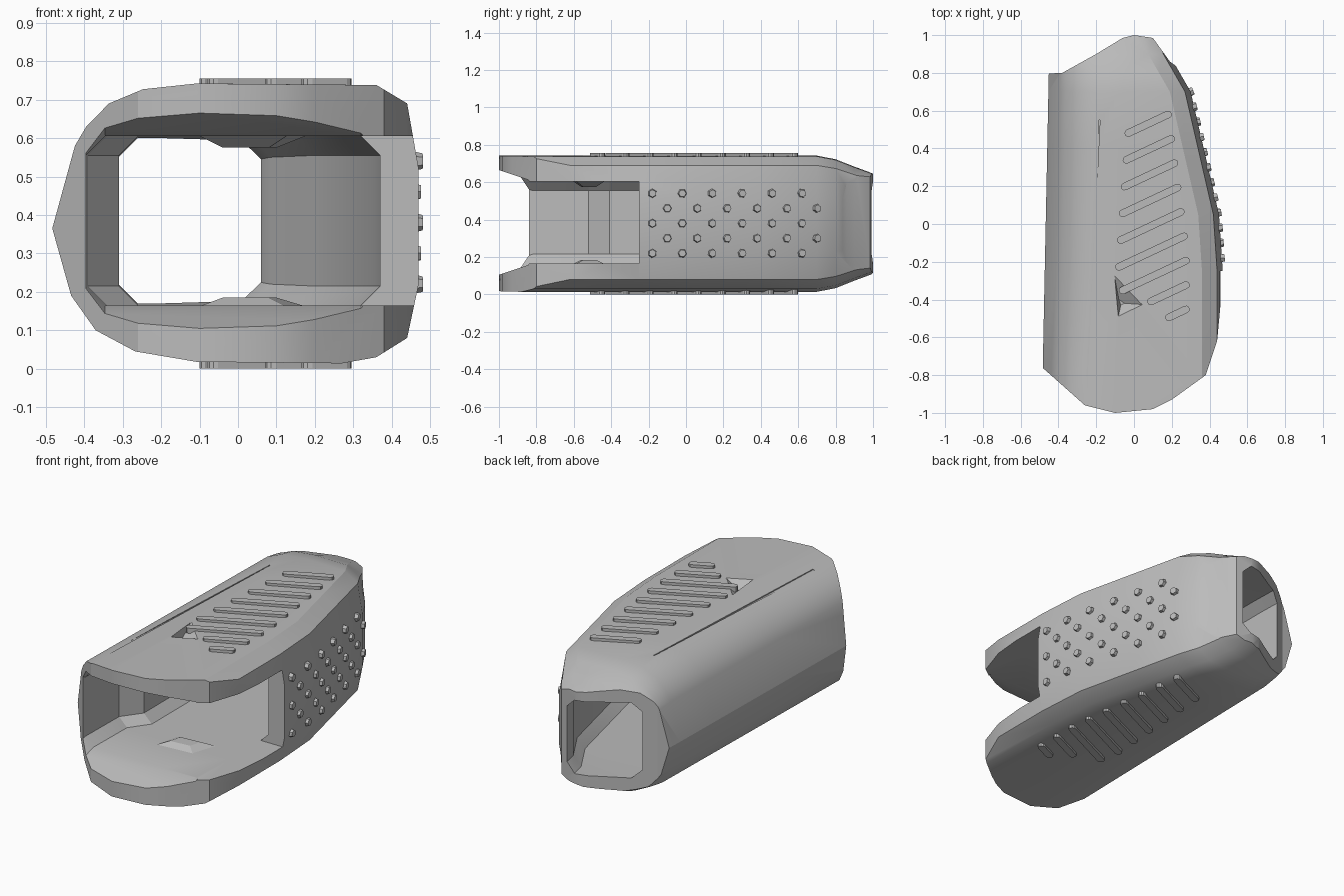
import bpy
import bmesh
import math
from mathutils import Matrix, Vector

cube = bpy.data.objects.get("Cube")
if cube:
    bpy.data.objects.remove(cube)

grey = bpy.data.materials.new("plain_grey")
grey.use_nodes = True
grey.diffuse_color = (0.5, 0.5, 0.5, 1)
grey.node_tree.nodes["Principled BSDF"].inputs["Base Color"].default_value = (0.5, 0.5, 0.5, 1)


def finish(bm, name):
    bmesh.ops.recalc_face_normals(bm, faces=bm.faces)
    me = bpy.data.meshes.new(name)
    bm.to_mesh(me)
    bm.free()
    me.materials.append(grey)
    ob = bpy.data.objects.new(name, me)
    bpy.context.scene.collection.objects.link(ob)
    return ob


def loft(name, rings):
    """Solid skinned through rings of equal point count."""
    bm = bmesh.new()
    loops = [[bm.verts.new(p) for p in ring] for ring in rings]
    n = len(loops[0])
    for a, b in zip(loops, loops[1:]):
        for i in range(n):
            j = (i + 1) % n
            bm.faces.new((a[i], a[j], b[j], b[i]))
    bm.faces.new(loops[0])
    bm.faces.new(loops[-1])
    return finish(bm, name)


def prism(name, outline, z0, z1):
    return loft(name, [[(x, y, z) for x, y in outline] for z in (z0, z1)])


def boolean(target, cutter, operation):
    mod = target.modifiers.new("cut", "BOOLEAN")
    mod.object, mod.operation, mod.solver = cutter, operation, "EXACT"
    bpy.context.view_layer.objects.active = target
    bpy.ops.object.modifier_apply(modifier=mod.name)
    bpy.data.objects.remove(cutter)


def interp(table, y):
    for (y0, v0), (y1, v1) in zip(table, table[1:]):
        if y <= y1:
            return v0 + (v1 - v0) * (y - y0) / (y1 - y0)
    return table[-1][1]


RIGHT = [(-1.1, .47), (-.25, .47), (.05, .45), (.7, .30), (.9, .185), (1.1, .13)]
LEFT = [(-1.1, -.49), (1.1, -.445)]
SQUASH = [(-1.1, 1), (.75, 1), (1.0, .73), (1.1, .64)]
INNER_LEFT = [(-1.1, -.40), (-.52, -.39), (-.41, -.31), (1.1, -.31)]
INNER_GAP = [(-1.1, .29), (-1, .28), (-.82, .22), (.8, .22), (1.1, .205)]

# Outer section: offsets from the left side, then from the right side
LEFT_SIDE = [(.38, .018), (.22, .045), (.115, .10), (.05, .19), (0, .365),
             (.06, .58), (.09, .63), (.15, .69), (.24, .727), (.38, .742)]
RIGHT_SIDE = [(.11, .738), (.03, .69), (0, .52), (0, .22), (.03, .08), (.11, .03), (.2, .014)]


def outer_ring(y):
    s, l, r = interp(SQUASH, y), interp(LEFT, y), interp(RIGHT, y)
    pts = [(l + d, z) for d, z in LEFT_SIDE] + [(r - d, z) for d, z in RIGHT_SIDE]
    return [(x, y, .38 + (z - .38) * s) for x, z in pts]


def inner_ring(y):
    h, l, r = interp(INNER_GAP, y), interp(INNER_LEFT, y), interp(RIGHT, y) - .1
    c = .05
    pts = [(l + c, -h), (l, c - h), (l, h - c), (l + c, h),
           (r - c, h), (r, h - c), (r, c - h), (r - c, -h)]
    return [(x, y, .385 + z) for x, z in pts]


# Hollow sleeve
shell = loft("sleeve", [outer_ring(y) for y in (-1.05, -.25, .05, .4, .7, .8, .9, 1.05)])
cavity = loft("cavity", [inner_ring(y) for y in (-1.1, -1, -.82, -.52, -.41, -.25, .05, .7, .9, 1.1)])
boolean(shell, cavity, "DIFFERENCE")

# Rounded ends
plan = [(-.6, .79), (-.38, .8), (-.2, .9), (-.06, .985), (0, 1), (.1, .985), (.19, .86),
        (.3, .78), (.6, .5), (.6, -.3), (.47, -.3), (.44, -.62), (.38, -.8), (.2, -.93),
        (.1, -.98), (-.1, -1), (-.26, -.96), (-.44, -.8), (-.6, -.66)]
boolean(shell, prism("end_trim", plan, -.2, 1), "INTERSECT")

# Side opening beside the front
side = [(.1, -1.2), (.1, -.25), (.6, -.25), (.6, -1.2)]
boolean(shell, prism("side_opening", side, .165, .605), "DIFFERENCE")

# Triangular dent and long seam groove on the top
dent = loft("dent", [[(-.12, -.2, .77), (-.09, -.52, .77), (.1, -.43, .77)],
                     [(-.08, -.4, .69), (-.07, -.43, .69), (-.05, -.42, .69)]])
boolean(shell, dent, "DIFFERENCE")
seam = prism("seam", [(-.185, .55), (-.18, .55), (-.245, -.8), (-.262, -.8)], .722, .8)
boolean(shell, seam, "DIFFERENCE")

bpy.ops.object.select_all(action="DESELECT")
shell.select_set(True)
bpy.context.view_layer.objects.active = shell
bpy.ops.object.shade_smooth_by_angle(angle=math.radians(24))


# Slanted grip ribs, above and below
def rib_outline(a, b, radius):
    a, b = Vector(a), Vector(b)
    turn = math.atan2(b.y - a.y, b.x - a.x)
    pts = []
    for centre, start in ((a, math.pi / 2), (b, -math.pi / 2)):
        for i in range(6):
            t = turn + start + math.pi * i / 5
            pts.append((centre.x + radius * math.cos(t), centre.y + radius * math.sin(t)))
    return pts


for i in range(9):
    right = (min(.18 + .017 * i, .275), .58 - .129 * i)
    left_x = -.03 - .01 * i if i < 6 else (-.06, .09, .185)[i - 6]
    left = (left_x, right[1] - .47 * (right[0] - left_x))
    for name, low, high in (("top_rib", .725, .755), ("bottom_rib", 0, .03)):
        prism(f"{name}_{i + 1}", rib_outline(left, right, .02), low, high)

# Staggered grip studs on the tapering side
for row in range(5):
    for col in range(6):
        y = -.18 + .16 * col + .08 * (row % 2)
        z = .54 - .08 * row
        slope = (interp(RIGHT, y + .02) - interp(RIGHT, y - .02)) / .04
        normal = Vector((1, -slope, 0)).normalized()
        bm = bmesh.new()
        bmesh.ops.create_cone(bm, cap_ends=True, segments=6, radius1=.027, radius2=.02, depth=.03,
                              matrix=Matrix.Rotation(.5 * (row + col), 4, "Z"))
        turn = normal.to_track_quat("Z", "Y").to_matrix().to_4x4()
        bm.transform(Matrix.Translation((interp(RIGHT, y), y, z)) @ turn)
        finish(bm, f"side_stud_{row + 1}_{col + 1}")

# Low catches inside the sleeve
for name, base, tip in (("lower_catch", .155, .185), ("upper_catch", .615, .575)):
    loft(name, [[(-.12, -.62, base), (.14, -.6, base), (.2, -.42, base), (-.08, -.45, base)],
                [(-.04, -.56, tip), (.08, -.55, tip), (.1, -.48, tip), (-.02, -.49, tip)]])
